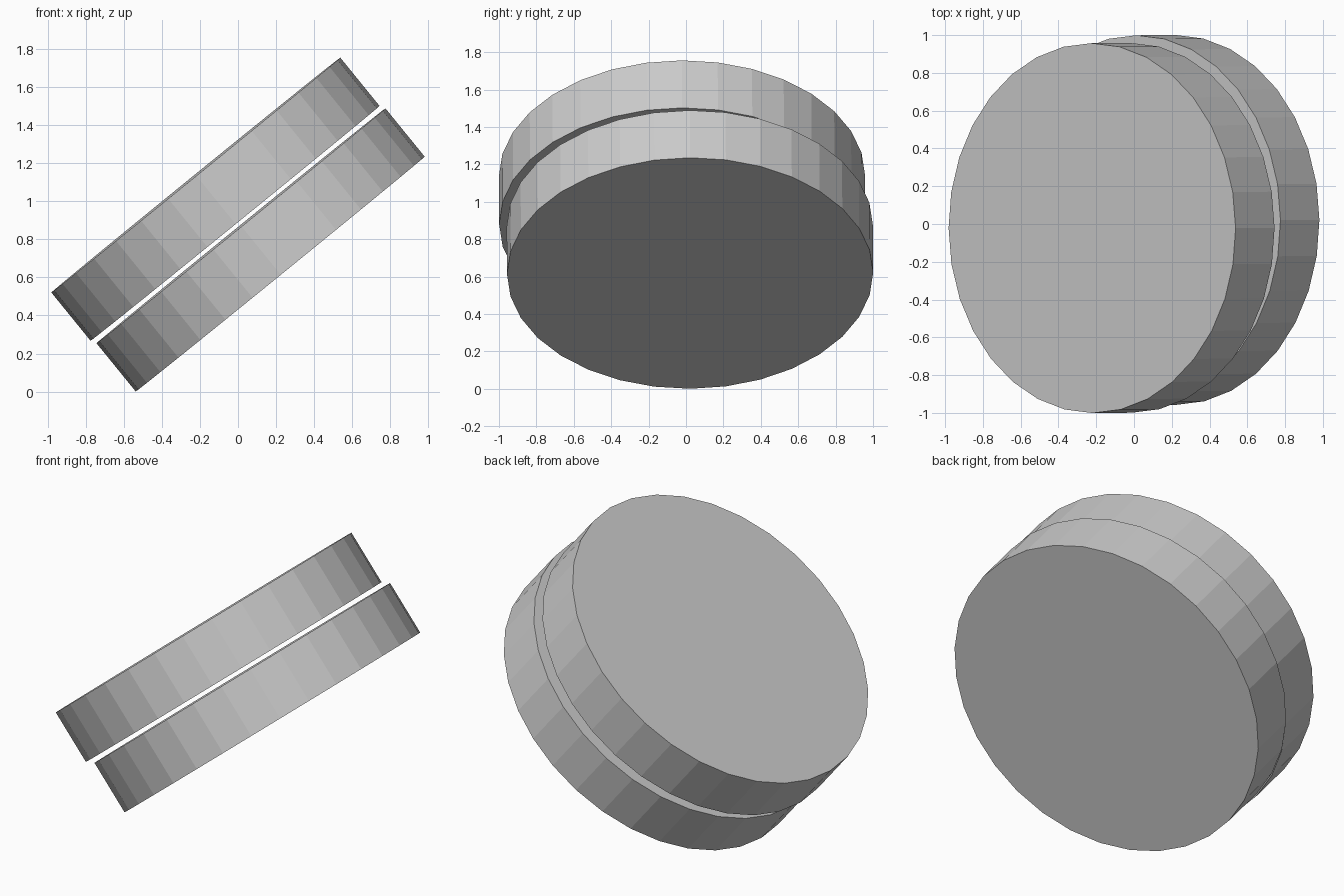
import bpy
from math import radians
from mathutils import Matrix, Vector

if "Cube" in bpy.data.objects:
    bpy.data.objects.remove(bpy.data.objects["Cube"])

RADIUS, THICK, GAP, SIDES = 0.979, 0.327, 0.03, 32

# Shared tilt of both discs, about the model's centre
tilt = (Matrix.Translation((0, 0, 0.878))
        @ Matrix.Rotation(radians(-39.1), 4, 'Y')
        @ Matrix.Rotation(radians(0.3), 4, 'X'))


def disc(name, side):
    """Flat-sided disc; side is +1 for upper, -1 for lower, slightly offset."""
    bpy.ops.mesh.primitive_cylinder_add(vertices=SIDES, radius=RADIUS, depth=THICK)
    ob = bpy.context.object
    ob.name = name
    offset = Vector((-0.008, -0.02, (THICK + GAP) / 2)) * side
    ob.matrix_world = tilt @ Matrix.Translation(offset)


# Two separate discs with a thin gap between them
disc("upper_disc", 1)
disc("lower_disc", -1)
